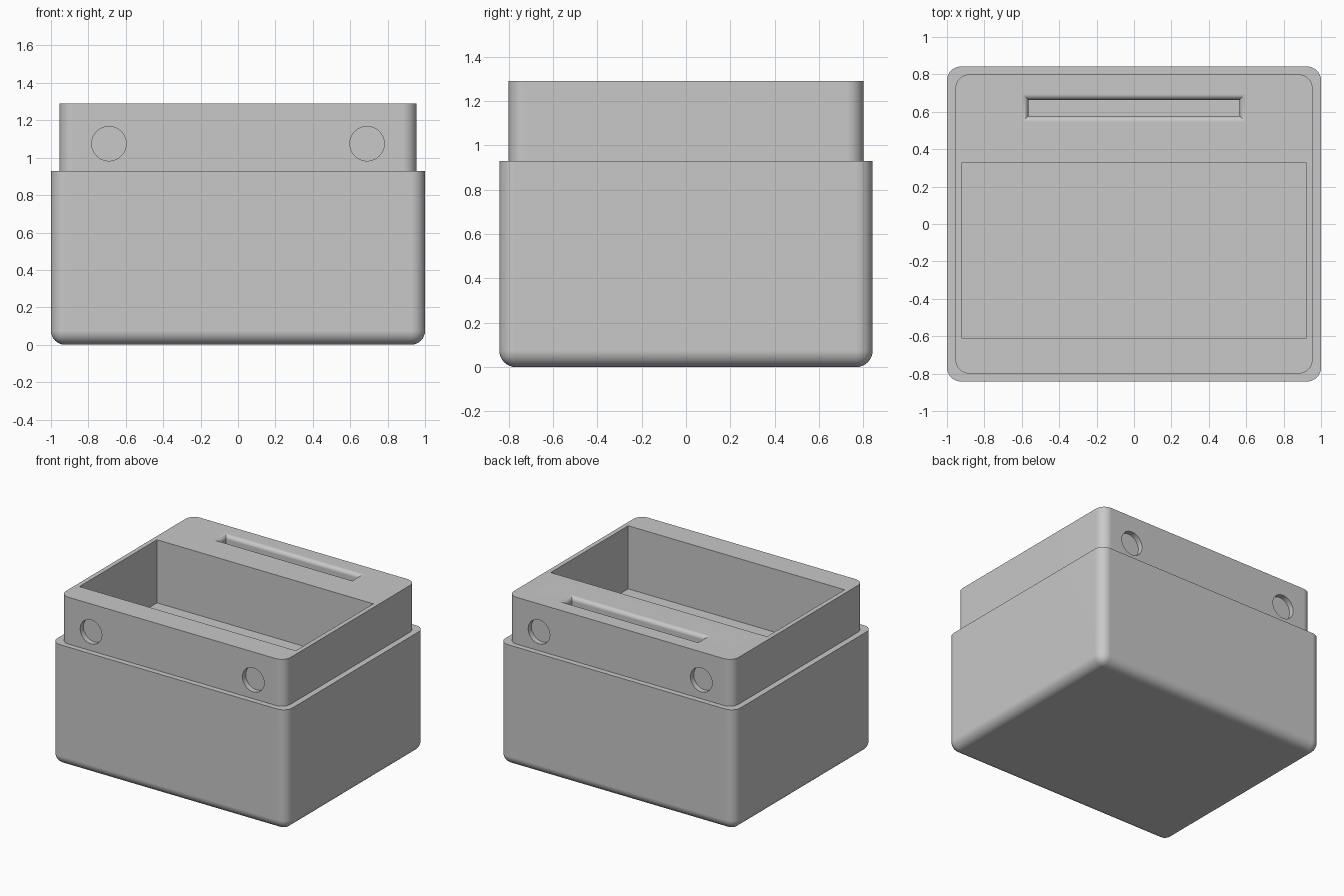
import bpy
import bmesh
import math
from mathutils import Matrix, Vector

default = bpy.data.objects.get("Cube")
if default:
    bpy.data.objects.remove(default, do_unlink=True)

BODY_TOP, TOP = 0.93, 1.29
FLOOR = 0.805

grey = bpy.data.materials.new("plain grey")
grey.use_nodes = True
grey.diffuse_color = (0.58, 0.58, 0.58, 1)
grey.node_tree.nodes["Principled BSDF"].inputs["Base Color"].default_value = grey.diffuse_color


def make_object(name, bm):
    bmesh.ops.recalc_face_normals(bm, faces=bm.faces)
    mesh = bpy.data.meshes.new(name)
    bm.to_mesh(mesh)
    bm.free()
    mesh.materials.append(grey)
    obj = bpy.data.objects.new(name, mesh)
    bpy.context.collection.objects.link(obj)
    return obj


def block(name, low, high, radius=0, round_bottom=False):
    """Box between two corners, with rounded upright edges and optionally a rounded base."""
    low, high = Vector(low), Vector(high)
    bm = bmesh.new()
    bmesh.ops.create_cube(bm, size=1)
    bmesh.ops.scale(bm, vec=high - low, verts=bm.verts)
    bmesh.ops.translate(bm, vec=(low + high) / 2, verts=bm.verts)
    if radius:
        edges = []
        for e in bm.edges:
            a, b = (v.co.z for v in e.verts)
            upright = abs(a - b) > 1e-4
            base = max(a, b) < low.z + 1e-4
            if upright or (round_bottom and base):
                edges.append(e)
        bmesh.ops.bevel(bm, geom=edges, offset=radius, segments=8,
                        profile=0.5, affect='EDGES')
    return make_object(name, bm)


def disc_cutter(name, x, y, z, radius, depth):
    """Cylinder lying along y, centred on a wall surface."""
    bm = bmesh.new()
    turn = Matrix.Translation((x, y, z)) @ Matrix.Rotation(math.pi / 2, 4, 'X')
    bmesh.ops.create_cone(bm, cap_ends=True, segments=48, radius1=radius,
                          radius2=radius, depth=depth * 2, matrix=turn)
    return make_object(name, bm)


def slot_cutter(name, half_x, y0, y1, depth, lip):
    """Stacked rectangles that flare out along a rounded lip at the top."""
    levels = [(0, TOP - depth)]
    for i in range(7):
        t = math.pi / 2 * i / 6
        levels.append((lip * (1 - math.cos(t)), TOP - lip + lip * math.sin(t)))
    levels.append((lip, TOP + 0.05))
    bm = bmesh.new()
    rings = []
    for out, z in levels:
        x, a, b = half_x + out, y0 - out, y1 + out
        rings.append([bm.verts.new((px, py, z))
                      for px, py in ((-x, a), (x, a), (x, b), (-x, b))])
    for r, s in zip(rings, rings[1:]):
        for i in range(4):
            j = (i + 1) % 4
            bm.faces.new((r[i], r[j], s[j], s[i]))
    bm.faces.new(rings[0])
    bm.faces.new(rings[-1])
    return make_object(name, bm)


def combine(target, tool, operation):
    mod = target.modifiers.new(operation.lower(), 'BOOLEAN')
    mod.operation = operation
    mod.solver = 'EXACT'
    mod.object = tool
    bpy.context.view_layer.objects.active = target
    bpy.ops.object.modifier_apply(modifier=mod.name)
    bpy.data.objects.remove(tool, do_unlink=True)


# Lower body with rounded corners and base, and the stepped-in rim above it
box = block("storage_box", (-1, -0.842, 0), (1, 0.842, BODY_TOP), 0.075, True)
rim = block("rim", (-0.955, -0.8, BODY_TOP - 0.05), (0.955, 0.8, TOP), 0.075)
combine(box, rim, 'UNION')

# Main compartment, open at the top
combine(box, block("compartment", (-0.92, -0.612, FLOOR), (0.92, 0.33, TOP + 0.1)), 'DIFFERENCE')

# Narrow slot behind the compartment
combine(box, slot_cutter("slot", 0.565, 0.577, 0.664, 0.12, 0.03), 'DIFFERENCE')

# Round sockets on the front and back of the rim
for side in (-1, 1):
    for end in (-1, 1):
        combine(box, disc_cutter("socket", end * 0.69, side * 0.8, 1.075, 0.092, 0.04),
                'DIFFERENCE')

# Smooth rounded edges, crisp steps
bpy.ops.object.select_all(action='DESELECT')
box.select_set(True)
bpy.context.view_layer.objects.active = box
bpy.ops.object.shade_smooth_by_angle(angle=math.radians(30))
weighted = box.modifiers.new("even shading", 'WEIGHTED_NORMAL')
weighted.keep_sharp = True
